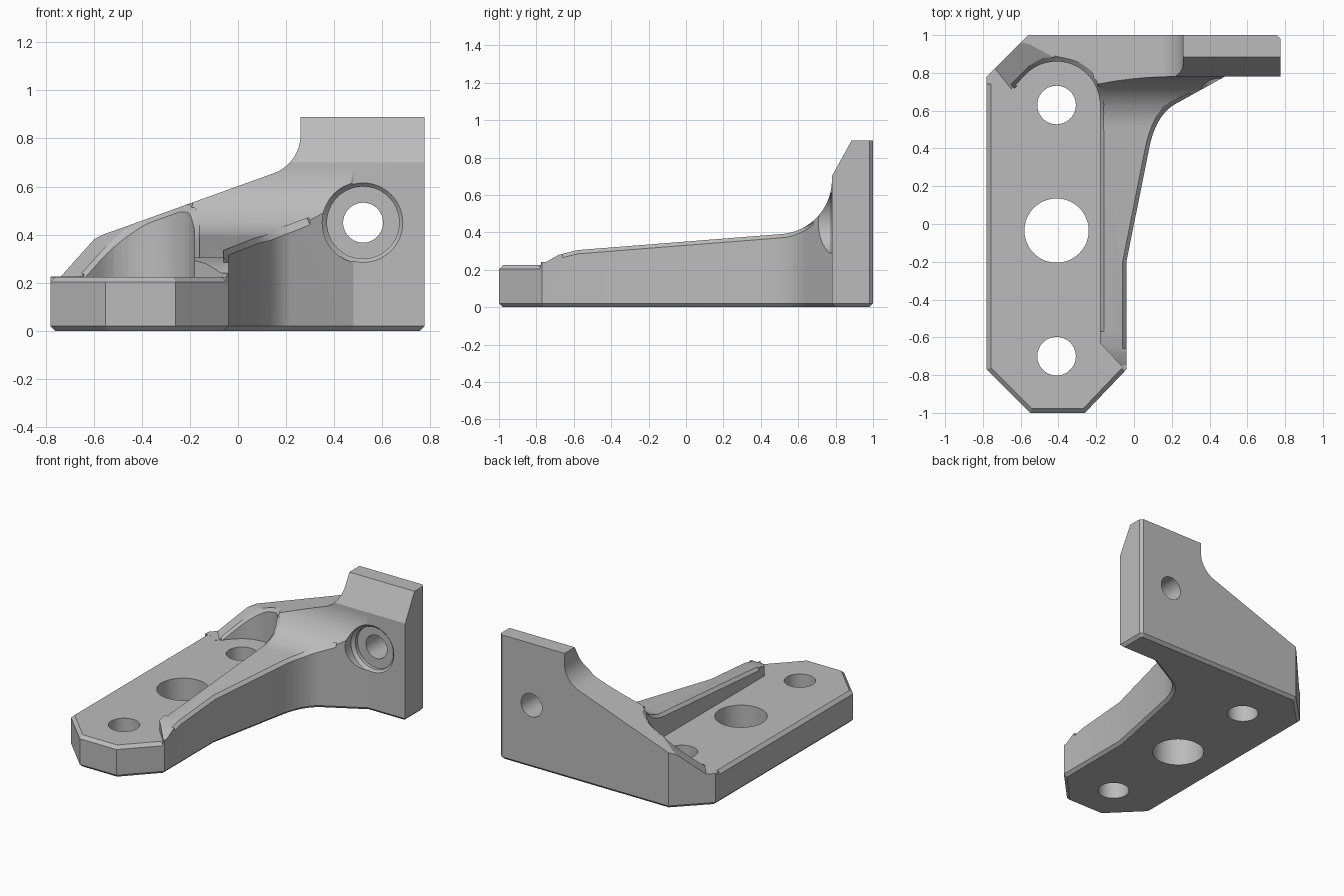
import bpy, bmesh
from math import sin, cos, pi, radians, sqrt
from mathutils import Vector

old = bpy.data.objects.get("Cube")
if old:
    bpy.data.objects.remove(old, do_unlink=True)

grey = bpy.data.materials.new("plain grey")
grey.use_nodes = True
grey.diffuse_color = (0.5, 0.5, 0.5, 1)
bsdf = next(n for n in grey.node_tree.nodes if n.type == 'BSDF_PRINCIPLED')
bsdf.inputs["Base Color"].default_value = (0.5, 0.5, 0.5, 1)
bsdf.inputs["Roughness"].default_value = 0.6


def finish(bm, name):
    bmesh.ops.recalc_face_normals(bm, faces=bm.faces)
    me = bpy.data.meshes.new(name)
    bm.to_mesh(me)
    bm.free()
    ob = bpy.data.objects.new(name, me)
    me.materials.append(grey)
    bpy.context.scene.collection.objects.link(ob)
    return ob


def loft(name, sections):
    """Closed solid through loops with equal point counts."""
    bm = bmesh.new()
    loops = [[bm.verts.new(p) for p in s] for s in sections]
    n = len(loops[0])
    for a, b in zip(loops, loops[1:]):
        for i in range(n):
            j = (i + 1) % n
            bm.faces.new((a[i], a[j], b[j], b[i]))
    bm.faces.new(loops[0])
    bm.faces.new(loops[-1])
    return finish(bm, name)


def combine(target, tool, op):
    m = target.modifiers.new("cut", 'BOOLEAN')
    m.operation, m.solver, m.object = op, 'EXACT', tool
    bpy.context.view_layer.objects.active = target
    bpy.ops.object.modifier_apply(modifier=m.name)
    bpy.data.objects.remove(tool, do_unlink=True)


def arc(cx, cy, r, a0, a1, n=24):
    return [(cx + r * cos(radians(a0 + (a1 - a0) * i / n)),
             cy + r * sin(radians(a0 + (a1 - a0) * i / n))) for i in range(n + 1)]


def normals(pts, closed):
    """Mitred normals on the right-hand side of a 2D path."""
    out, n = [], len(pts)
    for i in range(n):
        p = Vector(pts[i])
        prev = Vector(pts[i - 1]) if closed or i > 0 else None
        nxt = Vector(pts[(i + 1) % n]) if closed or i < n - 1 else None
        d1 = (p - prev).normalized() if prev else (nxt - p).normalized()
        d2 = (nxt - p).normalized() if nxt else d1
        m = Vector((d1.y + d2.y, -d1.x - d2.x)).normalized()
        out.append(m / max(0.4, m.dot(Vector((d1.y, -d1.x)))))
    return out


def height(profile, u):
    for (a, za), (b, zb) in zip(profile, profile[1:]):
        if a <= u <= b and b > a:
            return za + (zb - za) * (u - a) / (b - a)
    return profile[-1][1]


def chamfer(target, path, zs, c, side=1):
    """Cut a 45 degree chamfer along a path; side 1 has air on the right."""
    secs = []
    for p, n, z in zip(path, normals(path, False), zs):
        n = n * side
        k = 0.5
        secs.append([(p[0] + n.x * c * o, p[1] + n.y * c * o, z + c * h)
                     for o, h in ((-1 - k, k), (k, -1 - k), (k, k))])
    combine(target, loft("chamfer_tool", secs), 'DIFFERENCE')


# Outline seen from above, with the swept inner side of the arm
p0, p1, p2 = Vector((0.08, 0.40)), Vector((0.116, 0.578)), Vector((0.22, 0.636))
sweep = [tuple(p0 * (1 - t) ** 2 + p1 * 2 * t * (1 - t) + p2 * t * t)
         for t in [i / 16 for i in range(17)]]
outline = [(-0.78, -0.77), (-0.55, -1), (-0.26, -1), (-0.04, -0.77), (-0.04, -0.2)]
outline += sweep + [(0.48, 0.78), (0.775, 0.78), (0.775, 0.98), (0.755, 1),
                    (-0.56, 1), (-0.78, 0.78)]
inset = [(p[0] - n.x * 0.02, p[1] - n.y * 0.02)
         for p, n in zip(outline, normals(outline, True))]
body = loft("bracket_body", [[(x, y, 0) for x, y in inset],
                             [(x, y, 0.02) for x, y in outline],
                             [(x, y, 1.2) for x, y in outline]])

# Side profile: rib, large fillet and sloped plate top
side = [(-1.2, 0.24), (-0.75, 0.24), (-0.68, 0.28), (-0.58, 0.305)]
side += arc(0.49, 0.68, 0.29, -86, 0) + [(0.78, 0.70), (0.885, 0.89), (1.2, 0.89)]
# Front profile: rising back wall and curved step up to the plate
front = [(-1.2, 0.24), (-0.74, 0.24), (-0.6, 0.38), (-0.55, 0.405), (-0.5, 0.422)]
front += arc(0.09, 0.815, 0.17, -70, 0) + [(0.26, 0.89), (1.2, 0.89)]
side_loop = side + [(1.2, -0.2), (-1.2, -0.2)]
front_loop = front + [(1.2, -0.2), (-1.2, -0.2)]
combine(body, loft("side_tool", [[(x, y, z) for y, z in side_loop]
                                 for x in (-1.3, 1.3)]), 'INTERSECT')
combine(body, loft("front_tool", [[(x, y, z) for x, z in front_loop]
                                  for y in (-1.3, 1.3)]), 'INTERSECT')

# Pocket above the base plate
FLOOR = 0.225
bend = arc(-0.41, 0.63, 0.23, 0, 135)
pocket = [(-1.2, -1.2), (0.05, -1.2), (0.05, -0.877), (-0.18, -0.63)] + bend
pocket += [(-0.68, 0.686), (-1.0, 1.006), (-1.2, 1.006)]
combine(body, loft("pocket_tool", [[(x, y, z) for x, y in pocket]
                                   for z in (FLOOR, 2)]), 'DIFFERENCE')

# Slanted top of the rear corner wall
SX, SY = 0.62, 0.5
CORNER = Vector((-0.55, 0.98, 0.42))


def slant(x, y):
    return CORNER.z + SX * (x - CORNER.x) + SY * (y - CORNER.y)


bm = bmesh.new()
bmesh.ops.create_cube(bm, size=1)
for v in bm.verts:
    v.co = (-1.2 if v.co.x < 0 else -0.19, 0.5 if v.co.y < 0 else 1.2,
            FLOOR + 0.001 if v.co.z < 0 else 2)
bmesh.ops.bisect_plane(bm, geom=bm.verts[:] + bm.edges[:] + bm.faces[:],
                       plane_co=CORNER, plane_no=(-SX, -SY, 1), clear_inner=True)
bmesh.ops.holes_fill(bm, edges=bm.edges[:], sides=0)
combine(body, finish(bm, "slant_tool"), 'DIFFERENCE')


def top(x, y):
    z = min(height(side, y), height(front, x))
    return min(z, slant(x, y)) if x < -0.19 else z


# Chamfers: base plate rim, outer rib edge, inner pocket edge
rim = [(-0.78, 0.74)] + outline[:3] + [(-0.05, -0.78)]
chamfer(body, rim, [FLOOR] * len(rim), 0.022)
outer = [(-0.04, -0.66), (-0.04, -0.58), (-0.04, -0.2)] + sweep + [(0.30, 0.68)]
chamfer(body, outer, [height(side, y) for x, y in outer], 0.02)
inner = [(-0.18, -0.57), (-0.18, 0.49), (-0.18, 0.54), (-0.18, 0.59)] + bend + [(-0.64, 0.726)]
chamfer(body, inner, [top(x, y) for x, y in inner], 0.02, -1)

# Bolt holes through the base
ring = [(cos(2 * pi * i / 64), sin(2 * pi * i / 64)) for i in range(64)]
for y, r in ((0.63, 0.102), (-0.035, 0.17), (-0.70, 0.102)):
    combine(body, loft("hole_tool", [[(-0.41 + r * c, y + r * s, z) for c, s in ring]
                                     for z in (-0.3, 1.5)]), 'DIFFERENCE')

# Counterbored hole through the plate
steps = ((0.3, 0.17), (0.775, 0.17), (0.795, 0.15), (0.82, 0.15), (0.82, 0.083), (1.3, 0.083))
combine(body, loft("bore_tool", [[(0.52 + r * c, y, 0.45 + r * s) for c, s in ring]
                                 for y, r in steps]), 'DIFFERENCE')

bpy.ops.object.select_all(action='DESELECT')
body.select_set(True)
bpy.context.view_layer.objects.active = body
bpy.ops.object.shade_smooth_by_angle(angle=radians(20))
